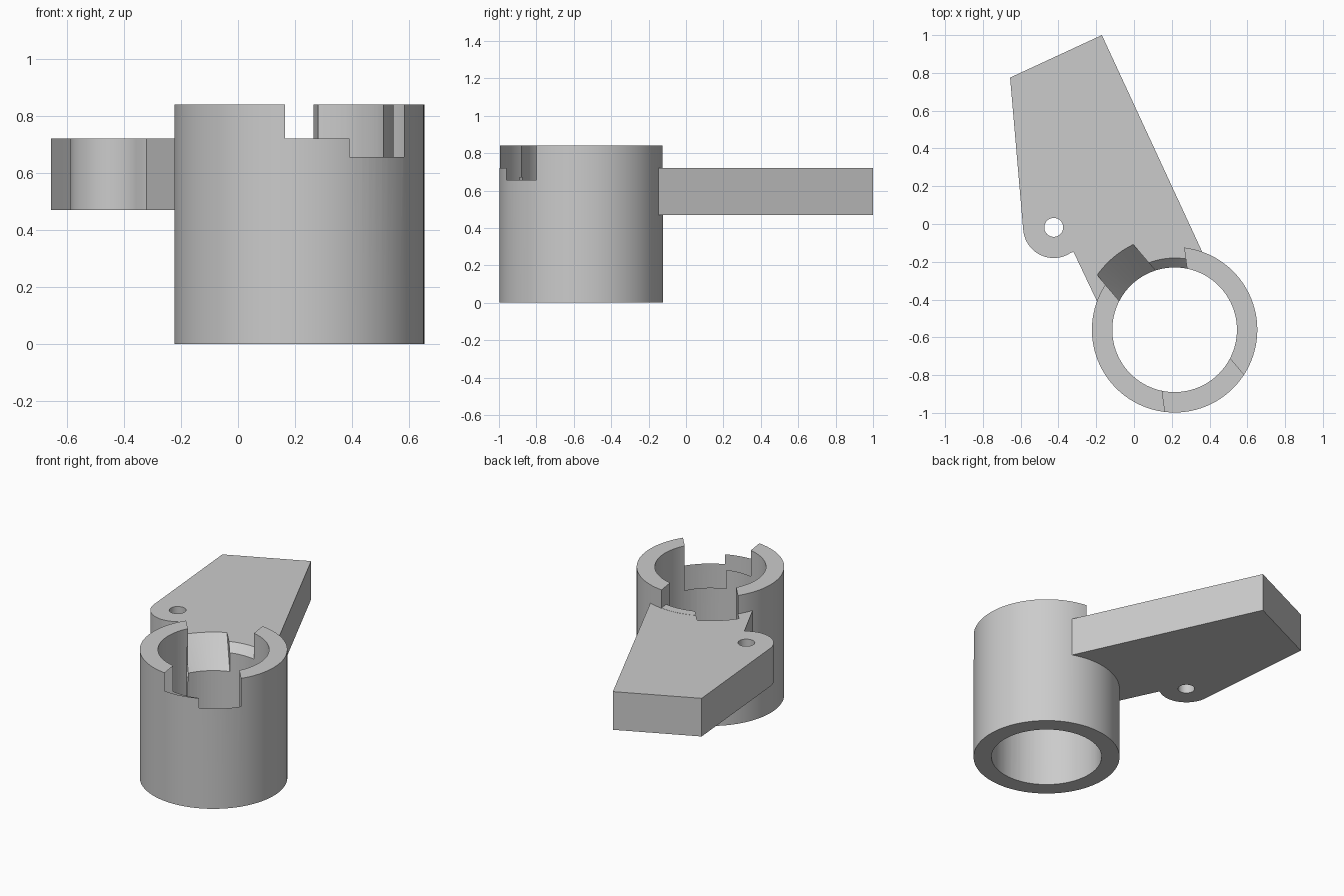
import bpy
import bmesh
from math import cos, sin, radians, pi
from mathutils import Matrix, Vector

cube = bpy.data.objects.get("Cube")
if cube:
    bpy.data.objects.remove(cube, do_unlink=True)

AXIS = Vector((0.215, -0.56, 0))      # centre line of the socket
R_OUT, R_IN, HEIGHT = 0.438, 0.33, 0.84
ARM_LOW, ARM_TOP = 0.47, 0.72

grey = bpy.data.materials.new("plain grey")
grey.use_nodes = True
colour = (0.6, 0.6, 0.6, 1)
grey.diffuse_color = colour
grey.node_tree.nodes["Principled BSDF"].inputs["Base Color"].default_value = colour


def make_object(name, bm):
    bmesh.ops.recalc_face_normals(bm, faces=bm.faces[:])
    mesh = bpy.data.meshes.new(name)
    bm.to_mesh(mesh)
    bm.free()
    mesh.materials.append(grey)
    ob = bpy.data.objects.new(name, mesh)
    bpy.context.collection.objects.link(ob)
    return ob


def lathe(name, profile, centre=AXIS, steps=96):
    """Solid of revolution; the profile starts and ends on the axis."""
    bm = bmesh.new()
    verts = [bm.verts.new(centre + Vector((r, 0, z))) for r, z in profile]
    edges = [bm.edges.new(pair) for pair in zip(verts, verts[1:])]
    bmesh.ops.spin(bm, geom=verts + edges, cent=centre, axis=(0, 0, 1),
                   angle=2 * pi, steps=steps)
    bmesh.ops.remove_doubles(bm, verts=bm.verts[:], dist=1e-5)
    return make_object(name, bm)


def cylinder(name, radius, low, high, centre=AXIS, steps=96):
    return lathe(name, [(0, low), (radius, low), (radius, high), (0, high)],
                 centre, steps)


def prism(name, outline, low, high):
    bm = bmesh.new()
    face = bm.faces.new([bm.verts.new((x, y, low)) for x, y in outline])
    top = bmesh.ops.extrude_face_region(bm, geom=[face])["geom"]
    bmesh.ops.translate(bm, vec=(0, 0, high - low),
                        verts=[v for v in top if isinstance(v, bmesh.types.BMVert)])
    # close the underside, which the extrusion may leave open
    bmesh.ops.holes_fill(bm, edges=[e for e in bm.edges if e.is_boundary])
    return make_object(name, bm)


def combine(target, tool, operation):
    """Apply a boolean and remove the tool object."""
    mod = target.modifiers.new("boolean", "BOOLEAN")
    mod.operation, mod.object, mod.solver = operation, tool, "EXACT"
    bpy.context.view_layer.update()
    with bpy.context.temp_override(object=target, active_object=target):
        bpy.ops.object.modifier_apply(modifier=mod.name)
    bpy.data.objects.remove(tool, do_unlink=True)


def slot_cutter(profile, angle, half_outline):
    """Lathe shape trimmed to a band that is the same after a half turn."""
    outline = half_outline + [(-x, -y) for x, y in half_outline]
    turn = Matrix.Translation(AXIS) @ Matrix.Rotation(radians(angle - 90), 4, "Z")
    points = [(turn @ Vector((x, y, 0))).xy for x, y in outline]
    cutter = lathe("slot_cutter", profile)
    combine(cutter, prism("band", points, 0.1, 1.3), "INTERSECT")
    return cutter


# Arm outline with a rounded lug around the pin hole
pin = Vector((-0.425, -0.018, 0))
lug = [(pin.x + 0.162 * cos(radians(a)), pin.y + 0.162 * sin(radians(a)))
       for a in range(185, 300, 5)]
outline = ([(-0.17, 1.0), (-0.656, 0.775)] + lug
           + [(-0.335, -0.153), (-0.32, -0.148), (-0.115, -0.58), (0.41, -0.253)])
arm = prism("arm", outline, ARM_LOW, ARM_TOP)
combine(arm, cylinder("pin_hole", 0.05, 0.3, 0.9, pin, 40), "DIFFERENCE")

# Socket tube joined to the arm, then bored out
socket = cylinder("socket_with_arm", R_OUT, 0, HEIGHT)
combine(socket, arm, "UNION")
combine(socket, cylinder("bore", R_IN, -0.2, 1.2), "DIFFERENCE")

# Deep slot with a conical floor, running out into the arm
deep = [(0, 0.468), (0.25, 0.468), (0.732, 0.95), (0, 0.95)]
combine(socket, slot_cutter(deep, 130.3, [(-0.125, 0.9), (0.125, 0.9)]),
        "DIFFERENCE")

# Shallow slot beside it, with a bevelled inner lip
floor = ARM_TOP + 0.001
shallow = [(0, floor - 0.13), (0.25, floor - 0.13), (0.38, floor),
           (0.46, floor), (0.46, 0.93), (0, 0.93)]
step = [(-0.16, 0), (-0.16, 0.9), (0.111, 0.9), (0.111, 0)]
combine(socket, slot_cutter(shallow, 98.1, step), "DIFFERENCE")

# Smooth curved walls, sharp edges
bpy.ops.object.select_all(action="DESELECT")
socket.select_set(True)
bpy.context.view_layer.objects.active = socket
bpy.ops.object.shade_smooth_by_angle(angle=radians(25))
